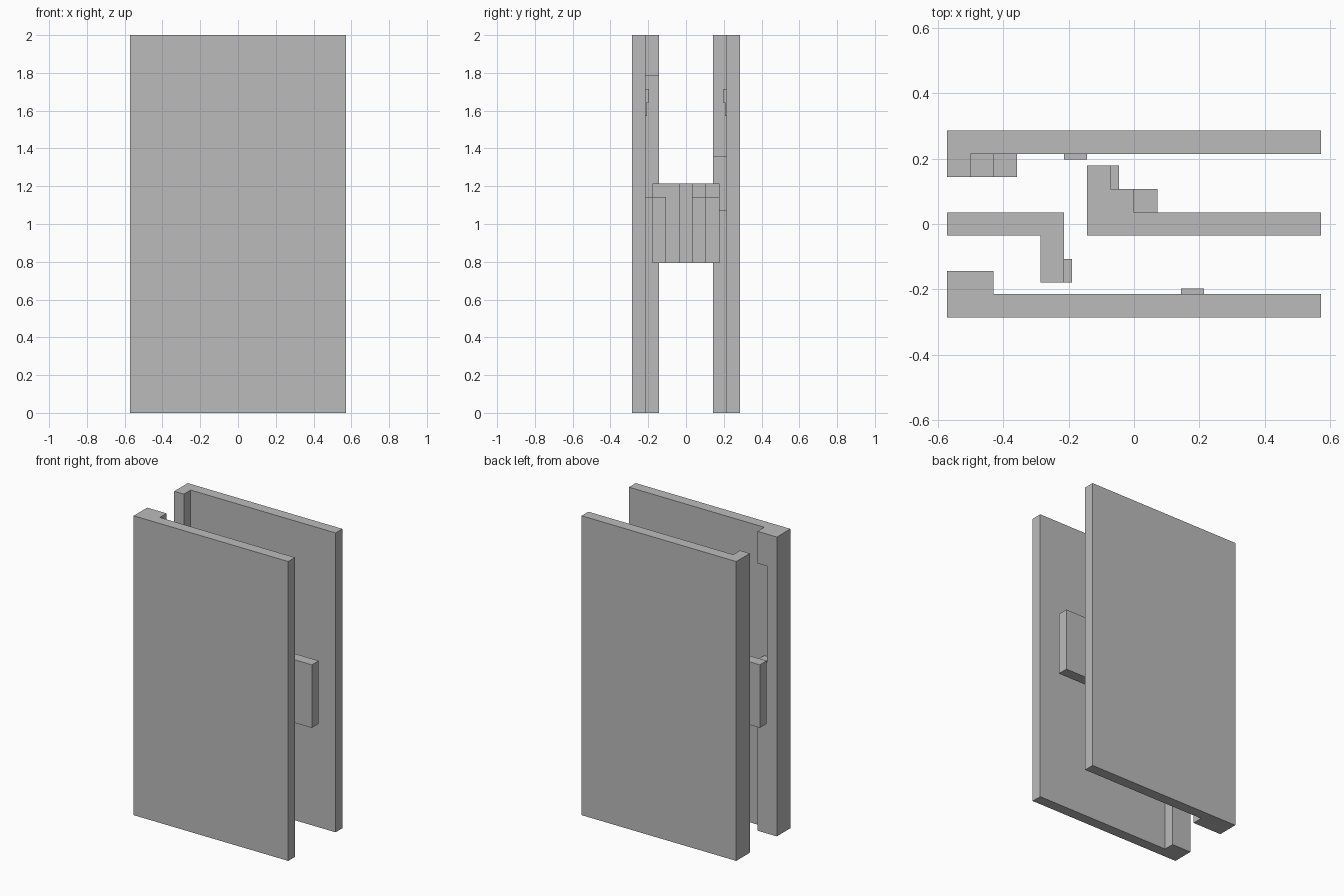
import bpy
import bmesh
from mathutils import Vector

cube = bpy.data.objects.get("Cube")
if cube:
    bpy.data.objects.remove(cube, do_unlink=True)

U = 1 / 14  # panel thickness, the module of the whole model

grey = bpy.data.materials.new("plain grey")
grey.use_nodes = True
grey.diffuse_color = (0.5, 0.5, 0.5, 1)
grey.node_tree.nodes["Principled BSDF"].inputs["Base Color"].default_value = (0.5, 0.5, 0.5, 1)


def prism(name, outline, low, high, axis):
    """Extrude an outline (in modules) along z (xy outline) or y (xz outline)."""
    bm = bmesh.new()

    def place(a, b, c):
        return Vector((a, b, c) if axis == "z" else (a, c, b)) * U

    face = bm.faces.new([bm.verts.new(place(a, b, low)) for a, b in outline])
    new = bmesh.ops.extrude_face_region(bm, geom=[face])["geom"]
    moved = [v for v in new if isinstance(v, bmesh.types.BMVert)]
    bmesh.ops.translate(bm, verts=moved, vec=place(0, 0, high - low))
    bmesh.ops.recalc_face_normals(bm, faces=bm.faces)
    mesh = bpy.data.meshes.new(name)
    bm.to_mesh(mesh)
    bm.free()
    mesh.materials.append(grey)
    obj = bpy.data.objects.new(name, mesh)
    bpy.context.collection.objects.link(obj)


def box(name, x, y, z):
    prism(name, [(x[0], y[0]), (x[1], y[0]), (x[1], y[1]), (x[0], y[1])], z[0], z[1], "z")


# Two tall outer panels
box("front_panel", (-8, 8), (-4, -3), (0, 28))
box("back_panel", (-8, 8), (3, 4), (0, 28))

# Front lip with a notch, back lip stepped like a stair
prism("front_lip", [(-8, 0), (-6, 0), (-6, 16), (-7, 16), (-7, 25), (-6, 25), (-6, 28), (-8, 28)],
      -3, -2, "y")
prism("back_lip", [(-8, 0), (-5, 0), (-5, 15), (-6, 15), (-6, 19), (-7, 19), (-7, 28), (-8, 28)],
      2, 3, "y")

# Small two-step studs on the inner faces of the panels
for name, x, side in (("front", 2, -1), ("back", -3, 1)):
    for part, depth, z in (("upper", 0.25, (23, 24)), ("lower", 0.12, (22, 23))):
        y = sorted((side * 3, side * (3 - depth)))
        box(f"{name}_stud_{part}", (x, x + 1), y, z)

# Two middle bars with hooked ends, between the panels
LOW, STEP, TOP = 11.1, 16, 17
prism("short_bar", [(-8, -0.5), (-4, -0.5), (-4, -2.5), (-3, -2.5), (-3, 0.5), (-8, 0.5)],
      LOW, TOP, "z")
box("short_bar_tab", (-3, -2.65), (-2.5, -1.5), (LOW, STEP))

prism("long_bar", [(-2, -0.5), (8, -0.5), (8, 0.5), (0, 0.5), (0, 1.5), (-1, 1.5), (-1, 2.5), (-2, 2.5)],
      LOW, TOP, "z")
box("long_bar_tab", (-1, -0.65), (1.5, 2.5), (LOW, STEP))
box("long_bar_step", (0, 1), (0.5, 1.5), (LOW, STEP))
